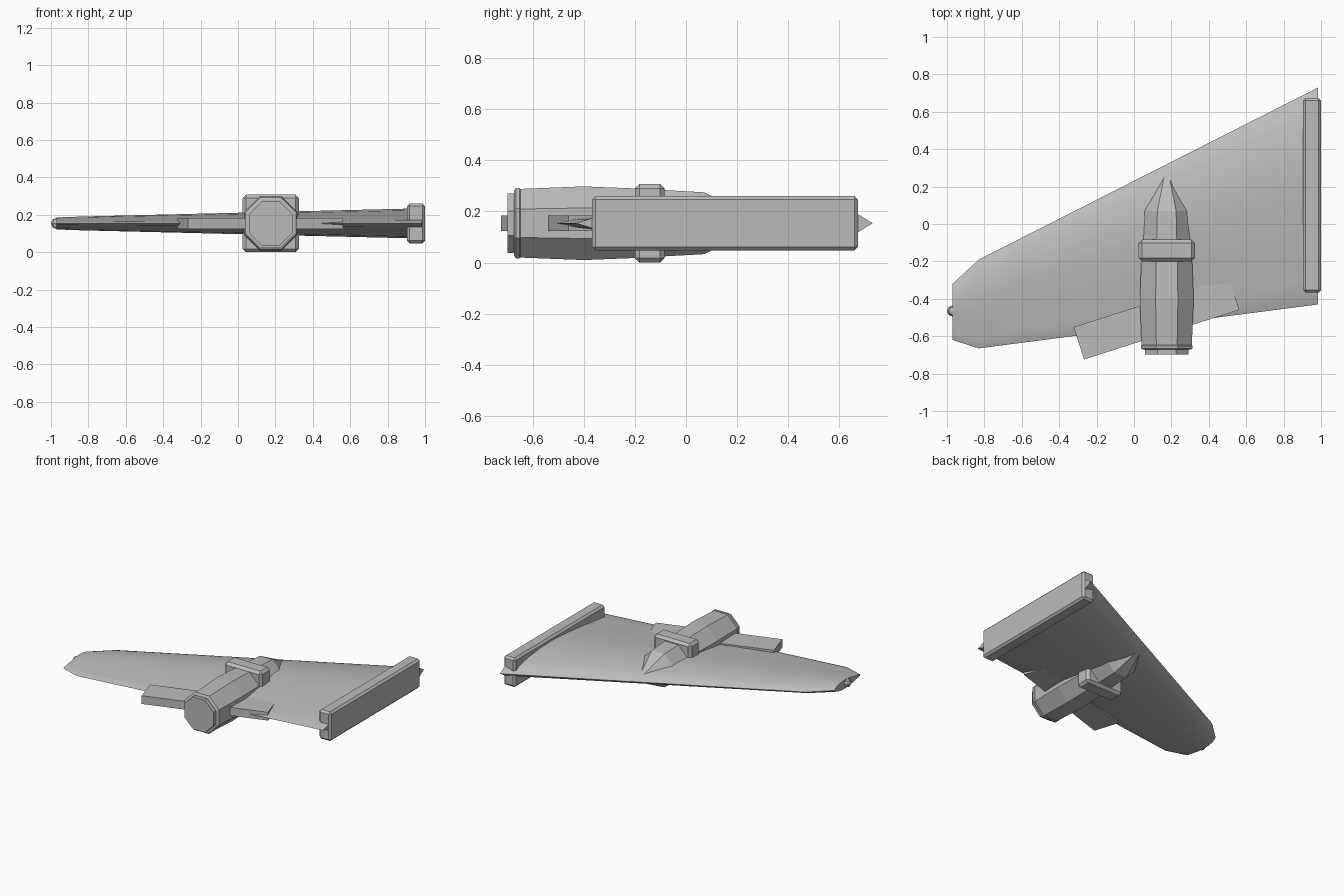
import bpy, bmesh, math
from mathutils import Vector

cube = bpy.data.objects.get("Cube")
if cube:
    bpy.data.objects.remove(cube, do_unlink=True)

MID = 0.154          # height of the wing plane
ENGINE_X = 0.175

grey = bpy.data.materials.new("hull_grey")
grey.use_nodes = True
grey.diffuse_color = (0.5, 0.5, 0.5, 1)
grey.node_tree.nodes["Principled BSDF"].inputs["Base Color"].default_value = (0.5, 0.5, 0.5, 1)


def finish(name, bm, smooth=None):
    bmesh.ops.recalc_face_normals(bm, faces=bm.faces)
    mesh = bpy.data.meshes.new(name)
    bm.to_mesh(mesh)
    bm.free()
    mesh.materials.append(grey)
    obj = bpy.data.objects.new(name, mesh)
    bpy.context.collection.objects.link(obj)
    if smooth:
        bpy.ops.object.select_all(action='DESELECT')
        obj.select_set(True)
        bpy.context.view_layer.objects.active = obj
        bpy.ops.object.shade_smooth_by_angle(angle=math.radians(smooth))
    return obj


def loft(name, rings, smooth=None):
    """Skin a row of equal rings of points and cap both ends."""
    bm = bmesh.new()
    rows = [[bm.verts.new(p) for p in ring] for ring in rings]
    for a, b in zip(rows, rows[1:]):
        for i in range(len(a)):
            j = (i + 1) % len(a)
            bm.faces.new((a[i], a[j], b[j], b[i]))
    bm.faces.new(rows[0])
    bm.faces.new(rows[-1])
    return finish(name, bm, smooth)


def octagon(y, apothem, x=ENGINE_X):
    r = apothem / math.cos(math.pi / 8)
    angles = [math.pi * (2 * k + 1) / 8 for k in range(8)]
    return [(x + r * math.cos(a), y, MID + r * math.sin(a)) for a in angles]


def box(name, centre, size, bevel=0.0, turn=0.0):
    bm = bmesh.new()
    bmesh.ops.create_cube(bm, size=1)
    for v in bm.verts:
        v.co = v.co * Vector(size)
    if bevel:
        bmesh.ops.bevel(bm, geom=bm.edges[:], offset=bevel, segments=1, affect='EDGES')
    obj = finish(name, bm)
    obj.location = centre
    obj.rotation_euler.z = turn
    return obj


# Wing: airfoil with a thin edge at the front and a rounded edge at the back
PROFILE = [(0.05, 0.22), (0.12, 0.34), (0.19, 0.45), (0.32, 0.68), (0.46, 0.88),
           (0.6, 1), (0.72, 0.97), (0.82, 0.82), (0.9, 0.63), (0.95, 0.44)]


def section(x, front, back, half):
    def point(s, h):
        return (x, front + s * (back - front), MID + h * half)
    return ([point(0, 0)] + [point(s, h) for s, h in PROFILE] + [point(1, 0)]
            + [point(s, -h) for s, h in reversed(PROFILE)])


def straight(x):
    """Section on the straight-edged part of the wing."""
    t = (x + 0.83) / 1.815
    return section(x, -0.665 + 0.235 * t, -0.19 + 0.92 * t, 0.037 + 0.044 * t)


SEAM = -0.68
loft("wing_panel", [straight(0.985), straight(0.2), straight(SEAM)], 50)
loft("wing_tip", [straight(SEAM), straight(-0.83),
                  section(-0.97, -0.62, -0.32, 0.032)], 50)

# Small faceted light on the wing tip
bm = bmesh.new()
bmesh.ops.create_uvsphere(bm, u_segments=8, v_segments=4, radius=0.03)
light = finish("tip_light", bm)
light.location = (-0.97, -0.465, MID)

# Long end plate at the thick end of the wing
box("end_plate", (0.952, 0.153, MID), (0.096, 1.04, 0.212), 0.014)

# Engine body, exhaust collar and nose spike
loft("engine_body", [octagon(y, r) for y, r in
                     [(-0.655, 0.134), (-0.4, 0.144), (-0.2, 0.136),
                      (0.07, 0.121), (0.1, 0.107), (0.31, 0.004)]])
loft("exhaust_collar", [octagon(y, r) for y, r in
                        [(-0.672, 0.127), (-0.665, 0.138), (-0.652, 0.138), (-0.645, 0.132)]])
loft("exhaust_plug", [octagon(-0.698, 0.117), octagon(-0.66, 0.117)])

# Square strap around the engine
box("engine_strap", (ENGINE_X, -0.142, MID), (0.3, 0.116, 0.308), 0.018)

# Slanted flap running through the engine
box("cross_flap", (0.12, -0.505, MID), (0.871, 0.182, 0.06), 0, math.atan2(0.265, 0.83))
